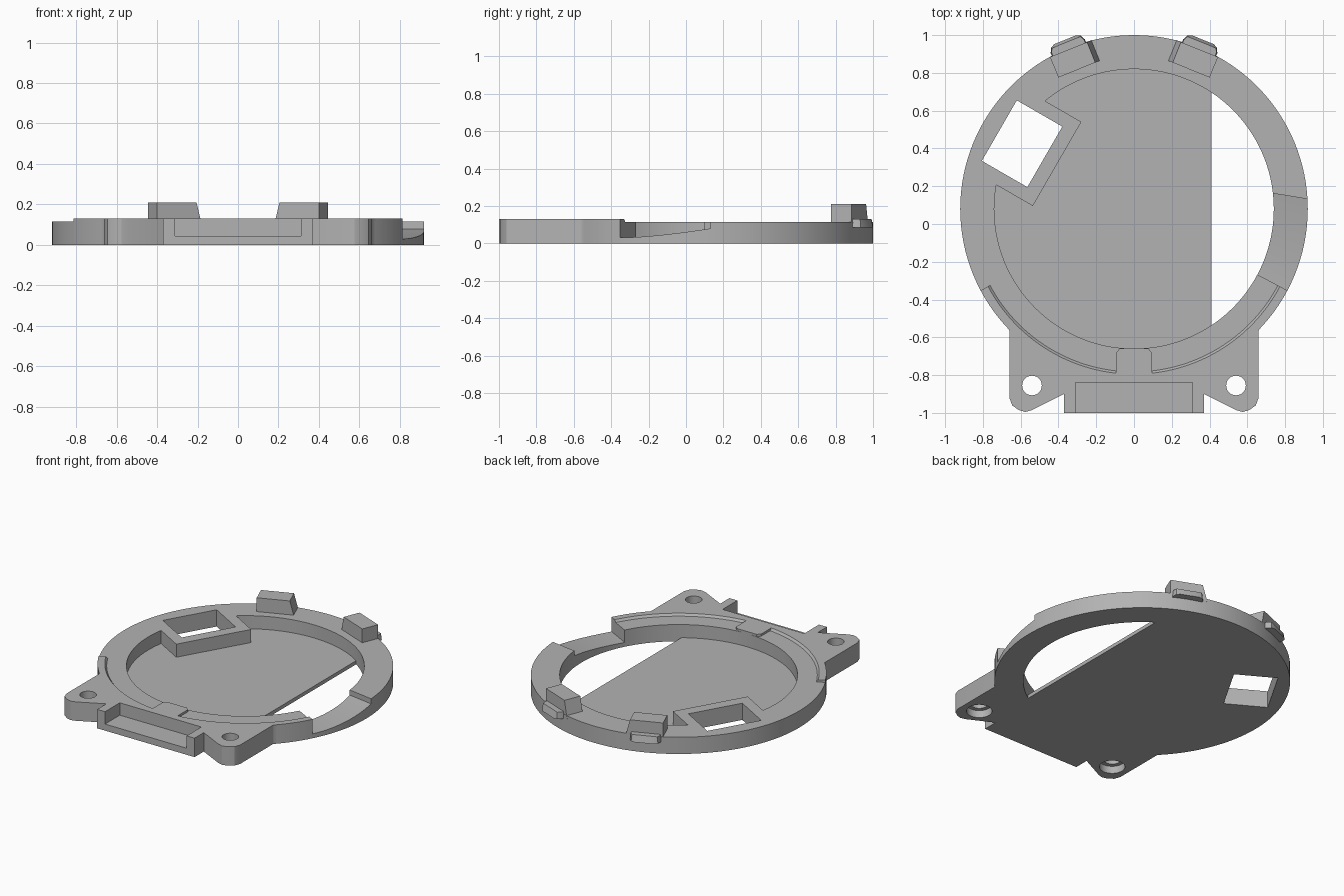
import bpy, bmesh
from math import sin, cos, radians
from mathutils import Matrix, Vector

if "Cube" in bpy.data.objects:
    bpy.data.objects.remove(bpy.data.objects["Cube"])

CY = 0.08                 # ring centre on y
R_OUT, R_IN = 0.92, 0.74
FLOOR, RING, DECK = 0.025, 0.115, 0.13

grey = bpy.data.materials.new("plain_grey")
grey.use_nodes = True
grey.diffuse_color = (0.45, 0.45, 0.45, 1)
grey.node_tree.nodes["Principled BSDF"].inputs["Base Color"].default_value = (0.45, 0.45, 0.45, 1)


def finish(name, bm):
    bmesh.ops.recalc_face_normals(bm, faces=bm.faces)
    mesh = bpy.data.meshes.new(name)
    bm.to_mesh(mesh)
    bm.free()
    mesh.materials.append(grey)
    ob = bpy.data.objects.new(name, mesh)
    bpy.context.collection.objects.link(ob)
    return ob


def prism(name, outline, z0, z1, top=None):
    """Solid between an outline and a matching top outline."""
    bm = bmesh.new()
    low = [bm.verts.new((x, y, z0)) for x, y in outline]
    high = [bm.verts.new((x, y, z1)) for x, y in top or outline]
    bm.faces.new(low)
    bm.faces.new(high)
    for i in range(len(low)):
        j = (i + 1) % len(low)
        bm.faces.new((low[i], low[j], high[j], high[i]))
    return finish(name, bm)


def arc(r, a0, a1, n, cx=0, cy=CY):
    steps = [radians(a0 + (a1 - a0) * i / n) for i in range(n + 1)]
    return [(cx + r * cos(a), cy + r * sin(a)) for a in steps]


def circle(r, n, cx=0, cy=CY):
    return arc(r, 0, 360, n, cx, cy)[:-1]


def rect(x0, x1, y0, y1):
    return [(x0, y0), (x1, y0), (x1, y1), (x0, y1)]


def placed(points, angle, cx, cy):
    m = Matrix.Rotation(radians(angle), 2)
    return [tuple(m @ Vector(p) + Vector((cx, cy))) for p in points]


def combine(target, tool, operation):
    mod = target.modifiers.new("combine", "BOOLEAN")
    mod.operation, mod.solver, mod.object = operation, "EXACT", tool
    bpy.context.view_layer.objects.active = target
    bpy.ops.object.modifier_apply(modifier=mod.name)
    bpy.data.objects.remove(tool)


def smooth(ob):
    bpy.ops.object.select_all(action="DESELECT")
    ob.select_set(True)
    bpy.context.view_layer.objects.active = ob
    bpy.ops.object.shade_smooth_by_angle(angle=radians(30))


# Ring with a recessed floor; the window frame is left standing in the recess
body = prism("ring_body", circle(R_OUT, 128), 0, RING)
recess = prism("recess", circle(R_IN, 128), FLOOR, 0.3)
frame = prism("frame", placed(rect(-0.3, 0.214, -0.257, 0.257), -30, -0.5925, 0.425), -0.1, 0.4)
combine(recess, frame, "DIFFERENCE")
combine(body, recess, "DIFFERENCE")

# Raised front deck with two mounting ears and a centre box
ear = [(0.66, -0.565), (0.66, -0.92), (0.645, -0.96), (0.61, -0.985), (0.575, -0.995),
       (0.54, -0.985), (0.37, -0.9), (0.37, -1.0)]
outer = arc(R_OUT, 208, 224, 8) + [(-x, y) for x, y in ear] + ear[::-1] + arc(R_OUT, 316, 332, 8)
deck = prism("deck", outer + arc(0.77, 332, 208, 64), 0, DECK,
             outer + arc(0.875, 332, 208, 64))
combine(body, deck, "UNION")

# Centre tab joining the deck to the inner wall
tab = [(-0.095, -0.82), (0.095, -0.82), (0.095, -0.68), (0.075, -0.66), (-0.075, -0.66), (-0.095, -0.68)]
combine(body, prism("tab", tab, 0.01, DECK), "UNION")

# Side opening, window and front slot
opening = [p for p in arc(R_IN, -90, 90, 128) if p[0] > 0.41]
opening = [(0.41, opening[0][1])] + opening + [(0.41, opening[-1][1])]
combine(body, prism("opening", opening, -0.1, 0.3), "DIFFERENCE")
window = placed(rect(-0.139, 0.139, -0.185, 0.185), -30, -0.5925, 0.425)
combine(body, prism("window", window, -0.1, 0.3), "DIFFERENCE")
combine(body, prism("slot", rect(-0.31, 0.31, -1.2, -0.84), 0.045, 0.3), "DIFFERENCE")

# Screw holes with wider recesses underneath
for side in (-1, 1):
    for r, z0, z1 in ((0.052, -0.1, 0.3), (0.08, -0.1, 0.05)):
        hole = prism("hole", circle(r, 32, side * 0.54, -0.855), z0, z1)
        combine(body, hole, "DIFFERENCE")

# Curved ramp sunk into the ring at the side
bm = bmesh.new()
rows = []
STEPS = 24
for i in range(STEPS + 1):
    t = i / STEPS
    a = radians(-28 + 33 * t)
    z = 0.03 + 0.05 * t ** 1.6
    rows.append([bm.verts.new((r * cos(a + s), CY + r * sin(a + s), h))
                 for r, h, s in ((0.7, z, 0.04 * t), (0.96, z, -0.04 * t),
                                 (0.96, 0.3, -0.04 * t), (0.7, 0.3, 0.04 * t))])
for a, b in zip(rows, rows[1:]):
    for k in range(4):
        j = (k + 1) % 4
        bm.faces.new((a[k], a[j], b[j], b[k]))
bm.faces.new(rows[0])
bm.faces.new(rows[-1])
combine(body, finish("ramp", bm), "DIFFERENCE")
smooth(body)

# Two clips on the back of the ring, each with an outward lip
for side, label in ((-1, "right"), (1, "left")):
    def local(points):
        return [(side * x, y) for x, y in placed(points, -22, 0, CY)]
    foot = local([(-0.13, 0.795), (0.111, 0.795), (0.111, 0.912), (-0.13, 0.912)])
    head = local([(-0.1, 0.795), (0.111, 0.795), (0.111, 0.912), (-0.1, 0.912)])
    prism(label + "_clip", foot, RING - 0.02, 0.21, head)
    lip = [(-0.095, 0.88), (0.1, 0.88), (0.1, 0.93), (0.088, 0.955), (0.065, 0.967),
           (-0.06, 0.967), (-0.083, 0.955), (-0.095, 0.93)]
    lip_top = [(x * 0.95, min(y, 0.952)) for x, y in lip]
    smooth(prism(label + "_clip_lip", local(lip), 0.085, DECK, local(lip_top)))
